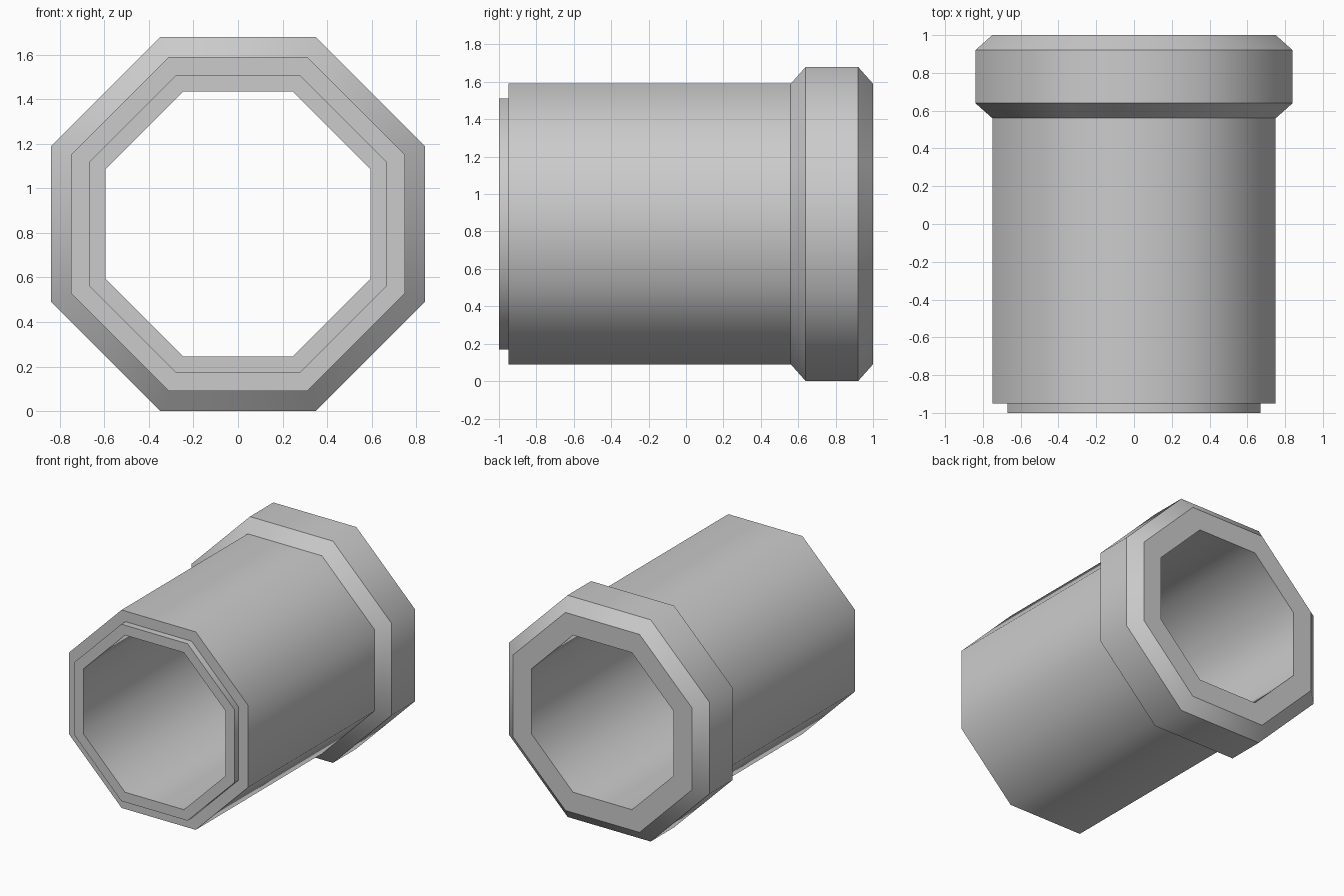
import bpy, bmesh, math

cube = bpy.data.objects.get("Cube")
if cube:
    bpy.data.objects.remove(cube, do_unlink=True)

SIDES = 8
CENTRE_Z = 0.84

# Single grey material
grey = bpy.data.materials.new("plain grey")
grey.use_nodes = True
colour = (0.6, 0.6, 0.6, 1)
grey.diffuse_color = colour
grey.node_tree.nodes["Principled BSDF"].inputs["Base Color"].default_value = colour

# Closed wall profile: (distance from axis to flat, y)
profile = [
    (0.595, -1.0), (0.67, -1.0),                            # front lip
    (0.67, -0.95), (0.75, -0.95),                           # step to body
    (0.75, 0.56), (0.84, 0.64), (0.84, 0.92), (0.75, 1.0),  # bevelled collar
    (0.595, 1.0),                                           # back of bore
]


def add_ring(bm, apothem, y):
    radius = apothem / math.cos(math.pi / SIDES)
    ring = []
    for k in range(SIDES):
        a = 2 * math.pi * (k + 0.5) / SIDES
        ring.append(bm.verts.new((radius * math.cos(a), y,
                                  CENTRE_Z + radius * math.sin(a))))
    return ring


# Sweep the profile around the pipe axis
bm = bmesh.new()
rings = [add_ring(bm, r, y) for r, y in profile]
for i, ring in enumerate(rings):
    following = rings[(i + 1) % len(rings)]
    for k in range(SIDES):
        n = (k + 1) % SIDES
        bm.faces.new((ring[k], ring[n], following[n], following[k])).smooth = True
bmesh.ops.recalc_face_normals(bm, faces=bm.faces)

# Smooth around the pipe, crisp at every ring
for ring in rings:
    for k in range(SIDES):
        bm.edges.get((ring[k], ring[(k + 1) % SIDES])).smooth = False

mesh = bpy.data.meshes.new("pipe_socket")
bm.to_mesh(mesh)
bm.free()
mesh.materials.append(grey)
pipe = bpy.data.objects.new("pipe_socket", mesh)
bpy.context.collection.objects.link(pipe)
